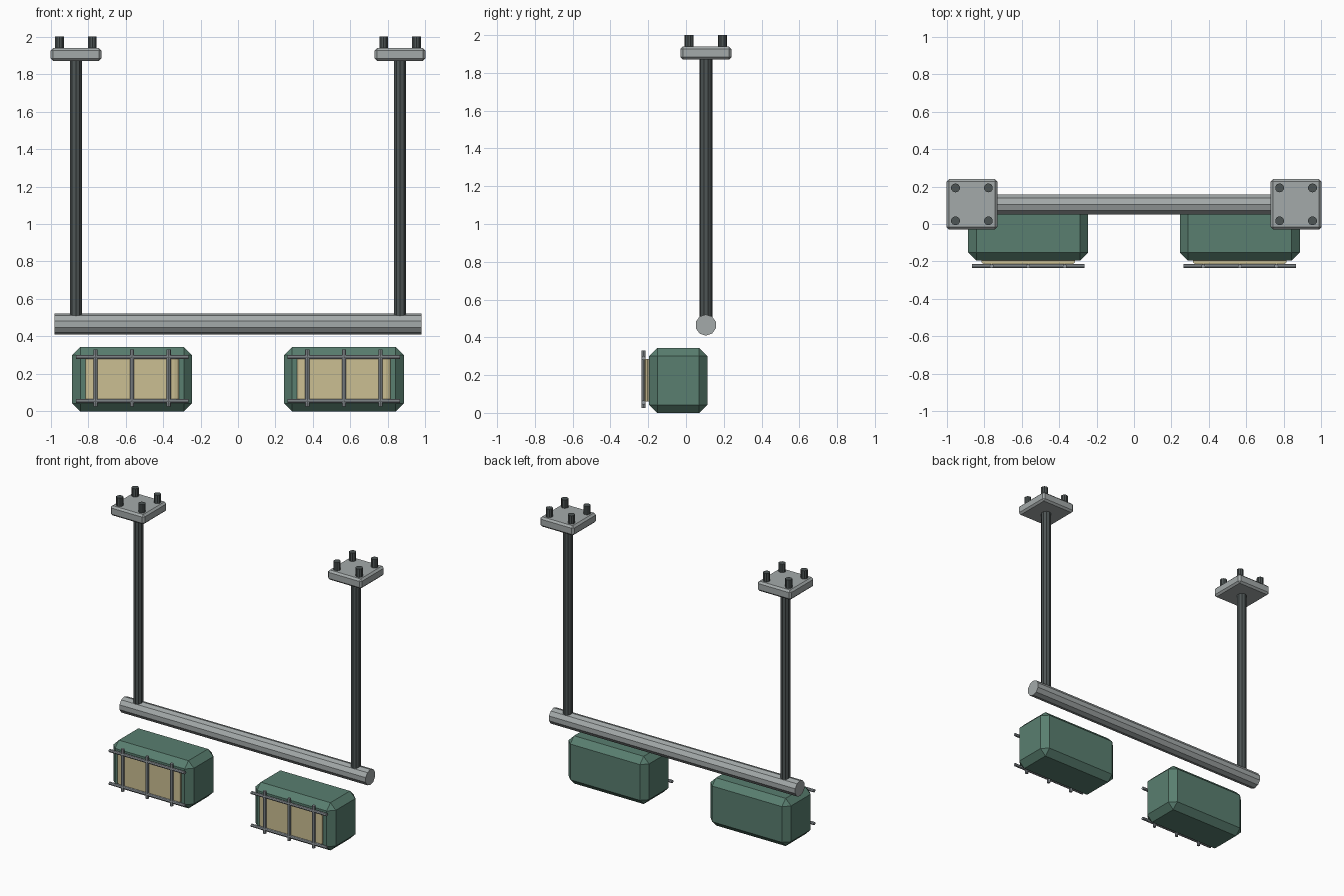
import bpy, bmesh, math
from mathutils import Vector

if "Cube" in bpy.data.objects:
    bpy.data.objects.remove(bpy.data.objects["Cube"])


def material(name, rgb):
    m = bpy.data.materials.new(name)
    m.diffuse_color = (*rgb, 1)
    m.use_nodes = True
    m.node_tree.nodes["Principled BSDF"].inputs["Base Color"].default_value = m.diffuse_color
    return m


GREEN = material("green paint", (0.10, 0.21, 0.16))
STEEL = material("light steel", (0.37, 0.40, 0.40))
DARK = material("dark steel", (0.075, 0.09, 0.09))
TAN = material("warm lens", (0.60, 0.52, 0.29))
GRILLE = material("grille steel", (0.30, 0.33, 0.35))


def finish(bm, name, mat):
    bmesh.ops.recalc_face_normals(bm, faces=bm.faces)
    me = bpy.data.meshes.new(name)
    bm.to_mesh(me)
    bm.free()
    me.materials.append(mat)
    ob = bpy.data.objects.new(name, me)
    bpy.context.collection.objects.link(ob)
    return ob


def box(name, lo, hi, bevel, mat):
    bm = bmesh.new()
    bmesh.ops.create_cube(bm, size=1)
    lo, hi = Vector(lo), Vector(hi)
    for v in bm.verts:
        v.co = (lo + hi) / 2 + v.co * (hi - lo)
    bmesh.ops.bevel(bm, geom=bm.edges[:], offset=bevel, segments=1,
                    affect='EDGES')
    return finish(bm, name, mat)


def rod(name, a, b, r, sides, mat):
    a, b = Vector(a), Vector(b)
    bm = bmesh.new()
    bmesh.ops.create_cone(bm, cap_ends=True, segments=sides, radius1=r,
                          radius2=r, depth=(b - a).length)
    q = (b - a).to_track_quat('Z', 'Y')
    for v in bm.verts:
        v.co = (a + b) / 2 + q @ v.co
    return finish(bm, name, mat)


def lens(name, cx, mat):
    # flat front with rounded left and right edges, extruded upwards
    half = [(0.25, -0.18), (0.25, -0.203), (0.243, -0.211),
            (0.225, -0.217), (0.19, -0.220)]
    outline = half + [(-x, y) for x, y in reversed(half)]
    bm = bmesh.new()
    face = bm.faces.new([bm.verts.new((cx + x, y, 0.06)) for x, y in outline])
    top = bmesh.ops.extrude_face_region(bm, geom=[face])["geom"]
    bmesh.ops.translate(bm, vec=(0, 0, 0.225),
                        verts=[g for g in top if isinstance(g, bmesh.types.BMVert)])
    return finish(bm, name, mat)


# horizontal tube carrying the lamps
Y = 0.105
rod("cross_tube", (-0.98, Y, 0.465), (0.98, Y, 0.465), 0.056, 10, STEEL)

for side, s in (("left", -1), ("right", 1)):
    # hanging post, mounting plate and four bolts
    px = s * 0.865
    rod(side + "_post", (px, Y, 0.49), (px, Y, 1.88), 0.034, 10, DARK)
    box(side + "_mount_plate", (px - 0.135, Y - 0.135, 1.87),
        (px + 0.135, Y + 0.135, 1.94), 0.013, STEEL)
    for i in (-1, 1):
        for j in (-1, 1):
            x, y = px + i * 0.088, Y + j * 0.088
            rod(side + "_bolt", (x, y, 1.92), (x, y, 2.0), 0.024, 10, DARK)

    # lamp housing and lens
    cx = s * 0.565
    box(side + "_lamp_housing", (cx - 0.32, -0.195, 0), (cx + 0.32, 0.113, 0.343),
        0.043, GREEN)
    lens(side + "_lamp_lens", cx, TAN)

    # protective grille
    gy = -0.225
    for z in (0.055, 0.29):
        rod(side + "_grille_rail", (cx - 0.3, gy, z), (cx + 0.3, gy, z),
            0.011, 8, GRILLE)
    for dx in (-0.195, 0, 0.195):
        rod(side + "_grille_bar", (cx + dx, gy, 0.025), (cx + dx, gy, 0.33),
            0.011, 8, GRILLE)
